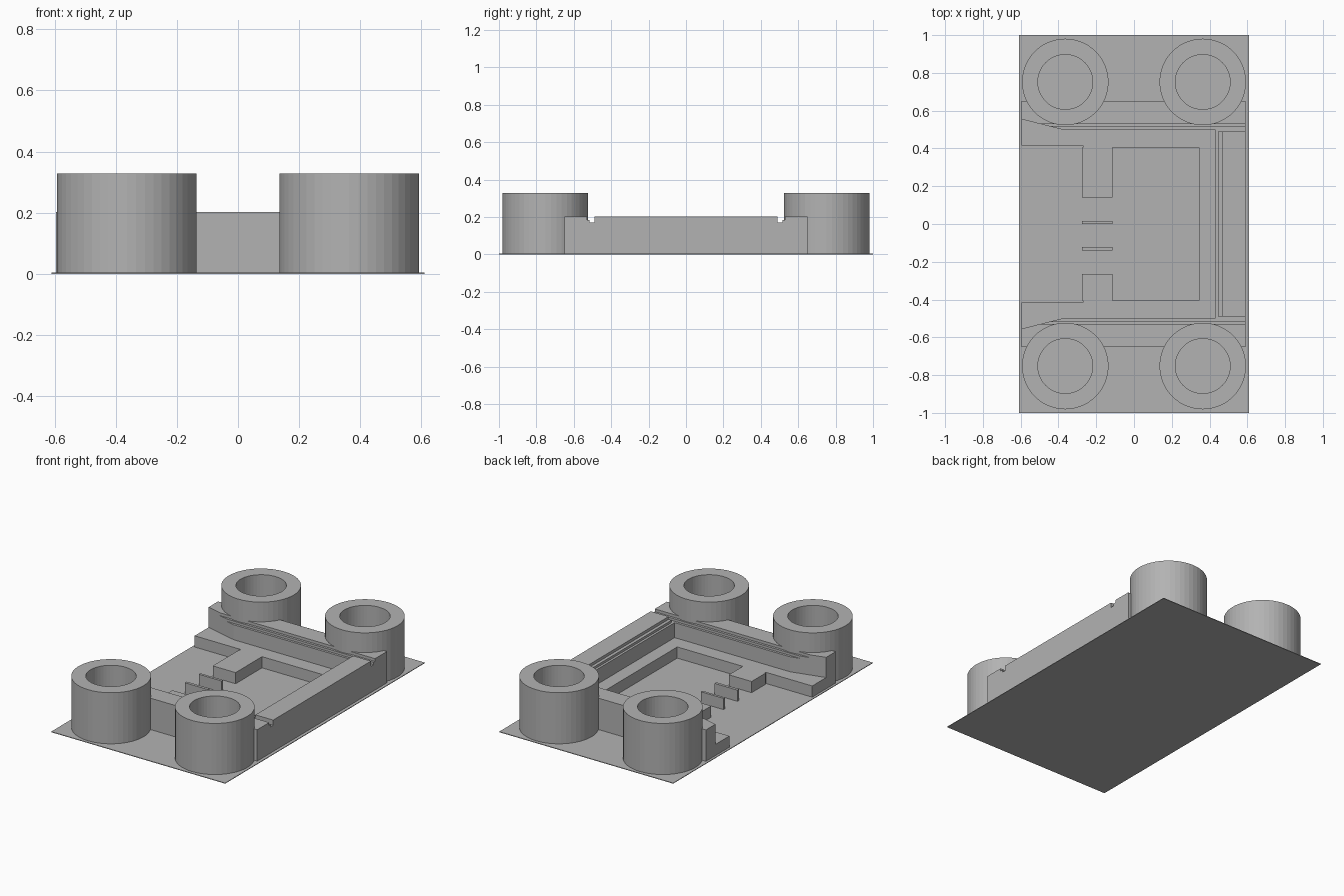
import bpy, bmesh, math

cube = bpy.data.objects.get("Cube")
if cube:
    bpy.data.objects.remove(cube, do_unlink=True)

# One stone colour for everything
GREY = (0.45, 0.45, 0.45, 1.0)
stone = bpy.data.materials.new("grey_stone")
stone.use_nodes = True
stone.diffuse_color = GREY
stone.node_tree.nodes["Principled BSDF"].inputs["Base Color"].default_value = GREY

FLOOR, LEDGE, STEP, LIP, WALL, TOWER = 0.004, 0.075, 0.17, 0.185, 0.203, 0.328
BACK_X, FRONT_X, END_Y = -0.595, 0.59, 0.65
TOWER_X, TOWER_Y, OUTER_R, HOLE_R = 0.364, 0.752, 0.229, 0.145
SIDES = 48


def finish(name, bm):
    bmesh.ops.recalc_face_normals(bm, faces=bm.faces)
    mesh = bpy.data.meshes.new(name)
    bm.to_mesh(mesh)
    bm.free()
    mesh.materials.append(stone)
    obj = bpy.data.objects.new(name, mesh)
    bpy.context.collection.objects.link(obj)
    return obj


def prism(name, outline, z0, z1):
    """Extrude a plan outline from z0 up to z1."""
    bm = bmesh.new()
    face = bm.faces.new([bm.verts.new((x, y, z0)) for x, y in outline])
    top = bmesh.ops.extrude_face_region(bm, geom=[face])["geom"]
    for v in top:
        if isinstance(v, bmesh.types.BMVert):
            v.co.z = z1
    return finish(name, bm)


def box(name, x0, x1, y0, y1, z0, z1):
    return prism(name, [(x0, y0), (x1, y0), (x1, y1), (x0, y1)], z0, z1)


def flip(points):
    return [(x, -y) for x, y in reversed(points)]


def circle(radius, x, y):
    angles = [2 * math.pi * i / SIDES for i in range(SIDES)]
    return [(x + radius * math.cos(a), y + radius * math.sin(a)) for a in angles]


# Thin ground sheet
box("base_sheet", -0.61, 0.61, -1, 1, 0, FLOOR)

# U-shaped low ledge and the first wall step above it
outer = [(BACK_X, END_Y), (FRONT_X, END_Y)]
ledge = [(0.345, 0.405), (-0.27, 0.405), (-0.27, 0.415), (BACK_X, 0.415)] + outer
step = [(0.43, 0.5), (-0.38, 0.5), (BACK_X, 0.555)] + outer
walls = [prism("inner_ledge", ledge + flip(ledge), FLOOR, LEDGE),
         prism("wall_step", step + flip(step), LEDGE, STEP)]

# Stepped tops of the two side walls, with flared ends
for label, y, x, z0, z1 in (("lip", 0.515, -0.44, STEP, LIP),
                            ("top", 0.53, -0.5, LIP, WALL)):
    half = [(FRONT_X, y), (x, y), (BACK_X, 0.555)] + outer
    walls.append(prism("back_wall_" + label, half, z0, z1))
    walls.append(prism("front_wall_" + label, flip(half), z0, z1))

# Stepped top of the long wall
box("long_wall_lip", 0.445, FRONT_X, -0.49, 0.49, STEP, LIP)
box("long_wall_top", 0.465, FRONT_X, -0.49, 0.49, LIP, WALL)

# Gate platforms and thin slats
for name, y0, y1 in (("back_platform", 0.14, 0.405), ("front_platform", -0.405, -0.265),
                     ("back_slat", 0, 0.016), ("front_slat", -0.14, -0.122)):
    box(name, -0.275, -0.115, y0, y1, FLOOR, LEDGE)

# Hollow corner towers; the walls are cut away inside each one
for sx, xname in ((-1, "right"), (1, "left")):
    for sy, yname in ((-1, "front"), (1, "back")):
        cx, cy = sx * TOWER_X, sy * TOWER_Y
        bm = bmesh.new()
        rings = [[bm.verts.new((x, y, z)) for x, y in circle(r, cx, cy)]
                 for r, z in ((OUTER_R, FLOOR), (OUTER_R, TOWER),
                              (HOLE_R, TOWER), (HOLE_R, FLOOR))]
        for k in range(4):
            a, b = rings[k], rings[(k + 1) % 4]
            for i in range(SIDES):
                j = (i + 1) % SIDES
                bm.faces.new((a[i], a[j], b[j], b[i]))
        finish(f"{yname}_{xname}_tower", bm)

        cutter = prism("tower_cutter", circle((OUTER_R + HOLE_R) / 2, cx, cy), -0.1, 0.5)
        cutter.hide_render = True
        for wall in walls:
            mod = wall.modifiers.new("tower_cut", "BOOLEAN")
            mod.operation = "DIFFERENCE"
            mod.solver = "EXACT"
            mod.object = cutter
            bpy.context.view_layer.objects.active = wall
            bpy.ops.object.modifier_apply(modifier=mod.name)
        bpy.data.objects.remove(cutter, do_unlink=True)
